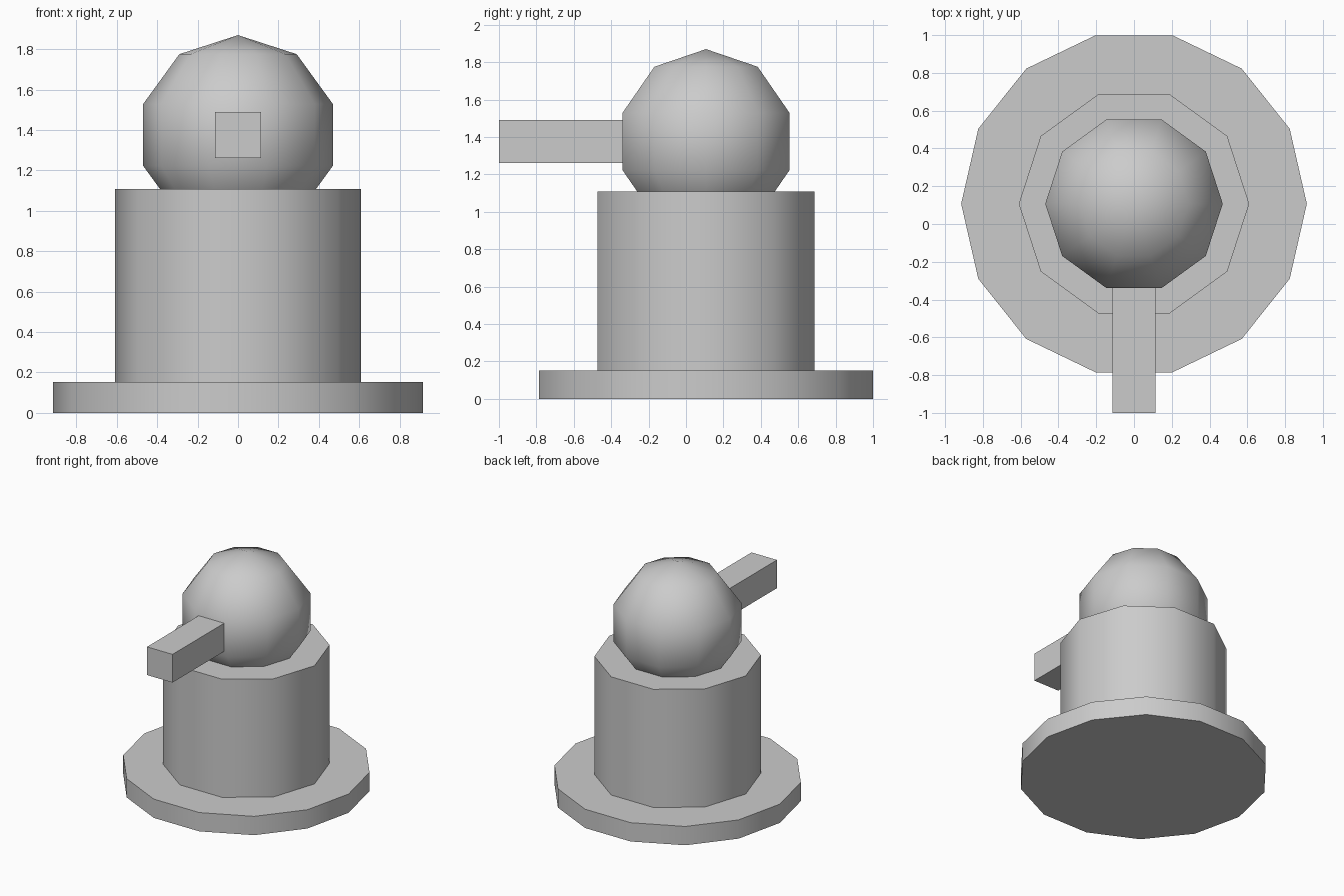
import bpy
from math import pi, radians

cube = bpy.data.objects.get("Cube")
if cube:
    bpy.data.objects.remove(cube, do_unlink=True)

AXIS_Y = 0.107   # the round parts share one vertical axis
HEAD_Z = 1.376

grey = bpy.data.materials.new("light_grey")
grey.use_nodes = True
grey.diffuse_color = (0.6, 0.6, 0.6, 1)
grey.node_tree.nodes["Principled BSDF"].inputs["Base Color"].default_value = (0.6, 0.6, 0.6, 1)


def finish(name, smooth=True):
    obj = bpy.context.object
    obj.name = name
    obj.data.materials.clear()
    obj.data.materials.append(grey)
    if smooth:
        bpy.ops.object.shade_smooth_by_angle(angle=radians(60))
    return obj


def drum(name, sides, radius, bottom, top):
    bpy.ops.mesh.primitive_cylinder_add(
        vertices=sides, radius=radius, depth=top - bottom,
        location=(0, AXIS_Y, (bottom + top) / 2), rotation=(0, 0, pi / 2))
    return finish(name)


# Wide foot and main body
drum("base_plate", 14, 0.915, 0, 0.152)
drum("body", 10, 0.61, 0.152, 1.108)

# Round head sunk into the body
bpy.ops.mesh.primitive_uv_sphere_add(
    segments=10, ring_count=5, radius=0.494,
    location=(0, AXIS_Y, HEAD_Z), rotation=(0, 0, pi / 2))
finish("head")

# Square bar reaching forward from inside the head
front, back = -1.0, -0.1
bpy.ops.mesh.primitive_cube_add(size=1, location=(0, (front + back) / 2, HEAD_Z))
bpy.context.object.scale = (0.228, back - front, 0.228)
bpy.ops.object.transform_apply(location=False, rotation=False, scale=True)
finish("barrel", smooth=False)
